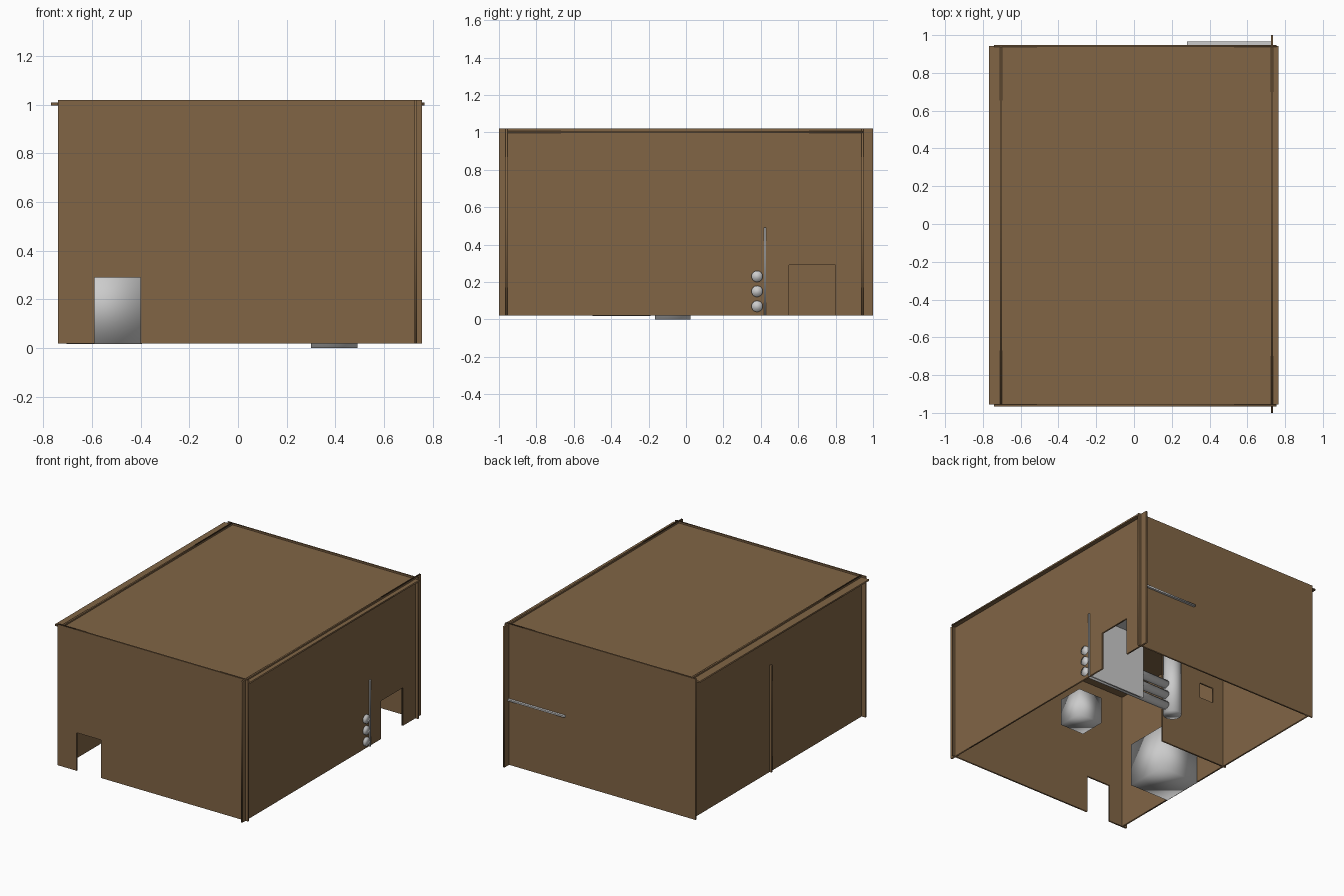
import bpy, math

if "Cube" in bpy.data.objects:
    bpy.data.objects.remove(bpy.data.objects["Cube"])

def material(name, rgb):
    m = bpy.data.materials.new(name)
    m.diffuse_color = (*rgb, 1)
    m.use_nodes = True
    m.node_tree.nodes["Principled BSDF"].inputs["Base Color"].default_value = m.diffuse_color
    return m

WOOD = material("plywood brown", (0.22, 0.13, 0.06))
GREY = material("light grey", (0.6, 0.6, 0.6))
T = 0.011  # sheet thickness
ROT = {"x": (math.pi / 2, 0, math.pi / 2), "y": (math.pi / 2, 0, 0), "z": (0, 0, 0)}

def rect(a0, b0, a1, b1):
    return [(a0, b0), (a1, b0), (a1, b1), (a0, b1)]

def notched(a0, a1, b0, b1, n0, n1, nb):
    """Rectangle with a doorway cut up from its bottom edge."""
    return [(a0, b0), (n0, b0), (n0, nb), (n1, nb), (n1, b0), (a1, b0), (a1, b1), (a0, b1)]

def panel(name, axis, pos, outline, mat=WOOD, holes=()):
    """Flat sheet whose normal is the axis, cut to the outline and holes."""
    cu = bpy.data.curves.new(name, 'CURVE')
    cu.dimensions = '2D'
    cu.fill_mode = 'BOTH'
    cu.extrude = T / 2
    for loop in (outline, *holes):
        s = cu.splines.new('POLY')
        s.points.add(len(loop) - 1)
        for p, (a, b) in zip(s.points, loop):
            p.co = (a, b, 0, 1)
        s.use_cyclic_u = True
    ob = bpy.data.objects.new(name, cu)
    bpy.context.collection.objects.link(ob)
    ob.rotation_euler = ROT[axis]
    ob.location["xyz".index(axis)] = pos
    bpy.ops.object.select_all(action='DESELECT')
    ob.select_set(True)
    bpy.context.view_layer.objects.active = ob
    bpy.ops.object.convert(target='MESH')
    ob = bpy.context.object
    ob.data.materials.clear()
    ob.data.materials.append(mat)

def finish(name):
    ob = bpy.context.object
    ob.name = name
    ob.data.materials.append(GREY)
    bpy.ops.object.shade_smooth()

def cube(name, size, center):
    bpy.ops.mesh.primitive_cube_add(size=size, location=center)
    finish(name)

def cylinder(name, r, length, center, rot=(0, 0, 0)):
    bpy.ops.mesh.primitive_cylinder_add(vertices=32, radius=r, depth=length,
                                        location=center, rotation=rot)
    finish(name)

# Interlocking outer sheets; the bottom is open
panel("front_wall", "y", -0.96, notched(-0.74, 0.755, 0.02, 1.02, -0.59, -0.4, 0.29))
panel("back_wall", "y", 0.943, rect(-0.74, 0.02, 0.755, 1.02))
panel("right_wall", "x", 0.73, notched(-1, 1, 0.02, 1.02, 0.55, 0.8, 0.29))
panel("left_wall", "x", -0.705, rect(-0.955, 0.02, 0.94, 1.02))
panel("roof", "z", 1.003, rect(-0.768, -0.955, 0.765, 0.943))

# Inner partition with a small window, tabbed through the left wall
panel("partition", "y", 0.072, rect(-0.725, 0.02, -0.18, 0.78),
      holes=[rect(-0.615, 0.47, -0.5, 0.58)])

# Grey compartment: upright sheet and shelf
panel("compartment_side", "y", 0.423, rect(0.28, 0.02, 0.745, 0.49), GREY)
panel("compartment_shelf", "z", 0.485, rect(0.28, 0.42, 0.73, 0.965), GREY)

# Upright tank with three pipes running out through the right wall
cylinder("tank", 0.06, 0.48, (-0.01, 0.38, 0.26))
for i, z in enumerate((0.07, 0.15, 0.23)):
    cylinder(f"pipe_{i + 1}", 0.03, 0.74, (0.38, 0.38, z), (0, math.pi / 2, 0))

# Equipment blocks
cube("large_block", 0.31, (-0.55, -0.345, 0.172))
cube("small_block", 0.19, (0.395, -0.07, 0.095))
